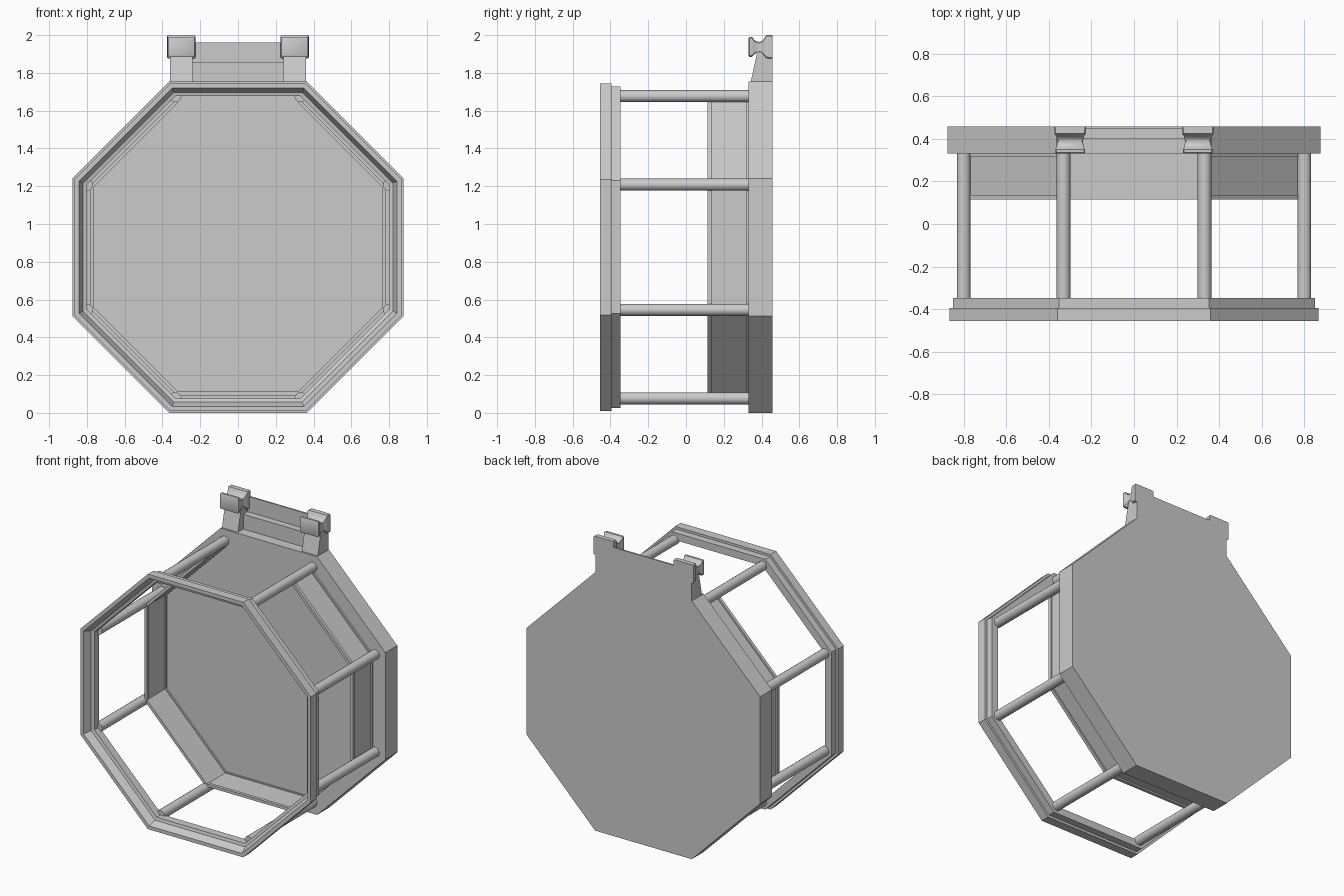
import bpy, bmesh, math
from mathutils import Vector

if "Cube" in bpy.data.objects:
    bpy.data.objects.remove(bpy.data.objects["Cube"])

CZ = 0.877                      # height of the octagon centre
C = math.cos(math.pi / 8)


def finish(name, bm, smooth=False):
    bmesh.ops.recalc_face_normals(bm, faces=bm.faces)
    me = bpy.data.meshes.new(name)
    bm.to_mesh(me)
    bm.free()
    ob = bpy.data.objects.new(name, me)
    bpy.context.collection.objects.link(ob)
    if smooth:
        bpy.ops.object.select_all(action='DESELECT')
        ob.select_set(True)
        bpy.context.view_layer.objects.active = ob
        bpy.ops.object.shade_smooth_by_angle(angle=math.radians(35))
    return ob


def loft(bm, rings, closed=False):
    """Bridge successive loops of points; cap the ends when open."""
    loops = [[bm.verts.new(p) for p in r] for r in rings]
    n = len(loops[0])
    for i in range(len(loops) if closed else len(loops) - 1):
        a, b = loops[i], loops[(i + 1) % len(loops)]
        for j in range(n):
            k = (j + 1) % n
            bm.faces.new((a[j], a[k], b[k], b[j]))
    if not closed:
        bm.faces.new(loops[0])
        bm.faces.new(loops[-1])


def octagon_frame(name, profile, open_top=False):
    """Sweep an (apothem, y) section round the eight corners."""
    bm = bmesh.new()
    rings = []
    for k in range(8):
        t = math.radians(112.5 + 45 * k)
        rings.append([(a / C * math.cos(t), y, CZ + a / C * math.sin(t)) for a, y in profile])
    loft(bm, rings, closed=not open_top)
    return finish(name, bm)


def side_extrude(name, pts, x0, x1):
    """Extrude a (y, z) outline along x."""
    bm = bmesh.new()
    loft(bm, [[(x, y, z) for y, z in pts] for x in (x0, x1)])
    return finish(name, bm)


# Solid octagonal back plate
bm = bmesh.new()
R = 0.877 / C
loft(bm, [[(R * math.cos(math.radians(22.5 + 45 * k)), y,
            CZ + R * math.sin(math.radians(22.5 + 45 * k))) for k in range(8)]
          for y in (0.33, 0.457)])
finish("back_plate", bm)

# Stepped front ring with an inward-sloping face
octagon_frame("front_ring", [(0.866, -0.456), (0.866, -0.395), (0.85, -0.395), (0.85, -0.347),
                             (0.80, -0.347), (0.80, -0.40), (0.82, -0.405), (0.842, -0.456)])

# Shallow wall with lips on both edges, open along the top side
octagon_frame("inner_wall", [(0.784, 0.115), (0.784, 0.137), (0.774, 0.137), (0.774, 0.318),
                             (0.784, 0.318), (0.784, 0.335), (0.765, 0.335), (0.765, 0.318),
                             (0.77, 0.318), (0.77, 0.137), (0.765, 0.137), (0.765, 0.115)],
              open_top=True)

# Round rods joining the ring to the plate at every corner
for k in range(8):
    t = math.radians(22.5 + 45 * k)
    cx, cz = 0.866 * math.cos(t), CZ + 0.866 * math.sin(t)
    bm = bmesh.new()
    loft(bm, [[(cx + 0.032 * math.cos(s * math.pi / 8), y, cz + 0.032 * math.sin(s * math.pi / 8))
               for s in range(16)] for y in (-0.36, 0.335)])
    finish(f"rod_{k + 1}", bm, smooth=True)

# Hanger back panel: thick lower part, thin upper part
side_extrude("hanger_panel", [(0.40, 1.75), (0.457, 1.75), (0.457, 1.96), (0.446, 1.96),
                              (0.446, 1.855), (0.40, 1.855)], -0.245, 0.245)

# Spool-shaped head section: (y, half width, bottom z, top z)
HEAD = [(0.331, 0.063, 1.892, 1.983), (0.335, 0.07, 1.885, 1.99), (0.35, 0.07, 1.885, 1.99),
        (0.358, 0.066, 1.895, 1.978), (0.37, 0.062, 1.904, 1.968), (0.39, 0.061, 1.907, 1.964),
        (0.405, 0.063, 1.902, 1.97), (0.416, 0.068, 1.89, 1.985), (0.425, 0.074, 1.878, 2.0),
        (0.457, 0.075, 1.875, 2.0)]
for side, s in (("left", -1), ("right", 1)):
    # Tapered post
    side_extrude(f"hanger_post_{side}", [(0.342, 1.75), (0.457, 1.75), (0.457, 1.91), (0.377, 1.91)],
                 s * 0.24, s * 0.36)
    # Hook head with clipped corners
    bm = bmesh.new()
    rings, c = [], 0.006
    for y, w, b, t in HEAD:
        outline = [(-w + c, b), (w - c, b), (w, b + c), (w, t - c),
                   (w - c, t), (-w + c, t), (-w, t - c), (-w, b + c)]
        rings.append([(s * 0.30 + x, y, z) for x, z in outline])
    loft(bm, rings)
    finish(f"hanger_head_{side}", bm, smooth=True)
